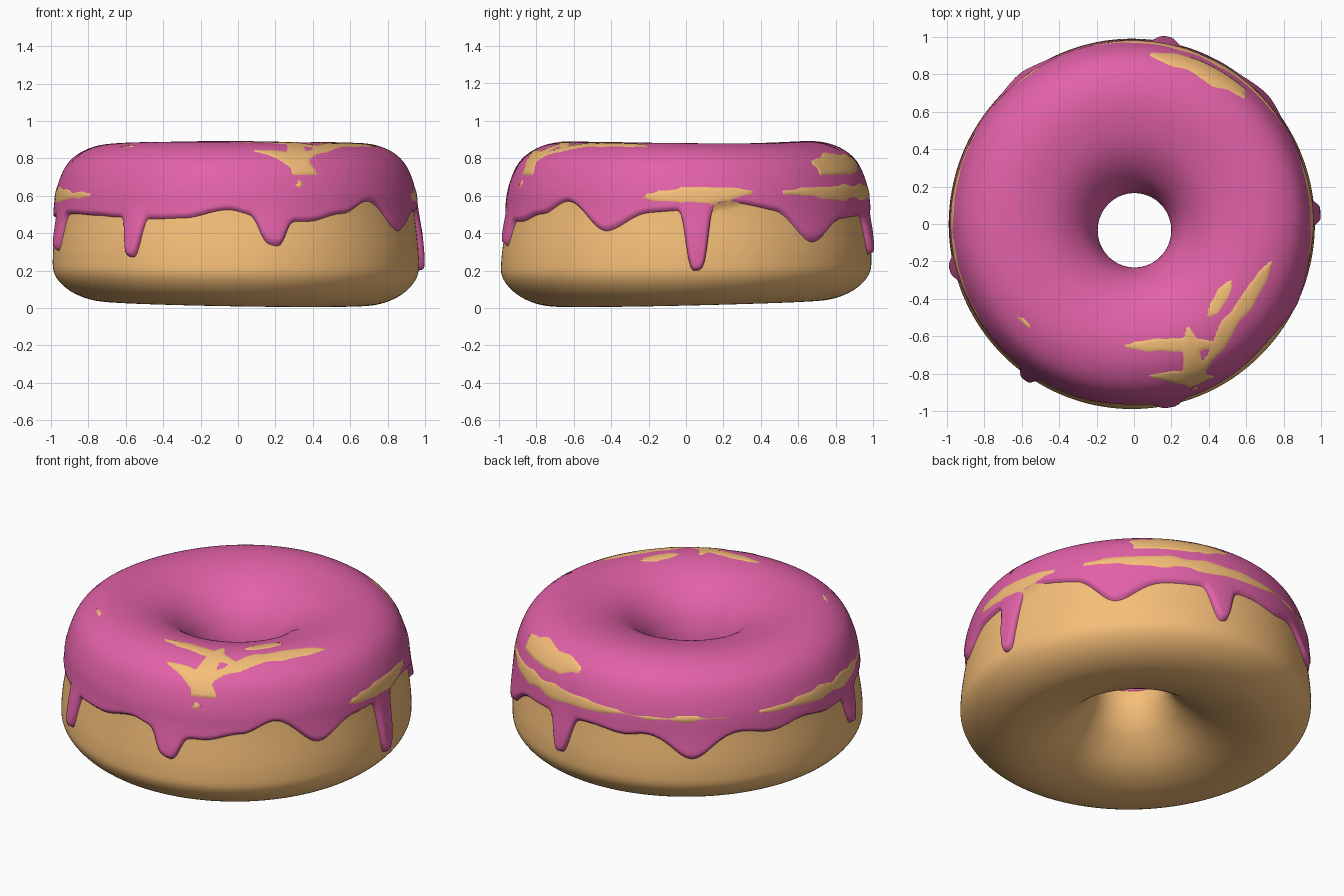
import bpy, bmesh
from math import sin, cos, radians, degrees, exp, sqrt, hypot, pi
from mathutils import Vector, noise

if "Cube" in bpy.data.objects:
    bpy.data.objects.remove(bpy.data.objects["Cube"])

# Dough cross-section (radius, height): up the hole, over the top, down the side, back underneath
PROFILE = [(.202, .42), (.225, .56), (.29, .70), (.42, .81), (.60, .86), (.76, .848),
           (.88, .775), (.942, .64), (.963, .48), (.984, .28), (.970, .165), (.88, .075),
           (.74, .027), (.58, .037), (.42, .10), (.28, .22), (.215, .33)]
N = len(PROFILE)

# Icing lower edge: gentle base line (angle, height) and drips (angle, depth, half width, sharpness)
EDGE = [(0, .52), (16, .56), (30, .53), (44, .46), (60, .48), (92, .50), (104, .48), (112, .50),
        (127, .46), (143, .51), (155, .48), (167, .51), (180, .48), (205, .50), (218, .49), (228, .48),
        (243, .47), (252, .475), (267, .52), (276, .49), (287, .46), (293, .46), (306, .50),
        (318, .57), (334, .47), (348, .51)]
DRIPS = [(3.5, .32, 4, 4), (44, .11, 9, 2), (80, .22, 4.2, 3), (127, .10, 8, 2),
         (194, .19, 4, 3), (235, .205, 3.4, 4), (281, .14, 4.8, 3.5), (333, .06, 9, 2)]

# Spots where dough shows through: on top (x, y, x, y, width), on the side (angle, z, angle, z, width)
TOP_SPOTS = [(-.04, -.65, .47, -.64, .07), (.29, -.56, .33, -.92, .10), (.09, -.80, .50, -.82, .06),
             (.73, -.20, .34, -.80, .075), (.52, -.31, .40, -.49, .07), (.09, .89, .46, .80, .06),
             (.40, .86, .58, .70, .07), (-.62, -.48, -.54, -.56, .03)]
SIDE_SPOTS = [(-14, .59, 22, .615, .075), (33, .615, 104, .615, .075), (49, .76, 75, .77, .08),
              (105, .61, 140, .61, .03), (150, .61, 215, .60, .065), (289, .65, 292, .66, .03)]
SIDE_RAD = [(radians(a), z, radians(b), z2, w) for a, z, b, z2, w in SIDE_SPOTS]
H = .022  # icing thickness


def section(t):
    """Smooth closed curve through the profile points."""
    i, u = int(t // 1), t % 1
    a, b, c, d = (Vector(PROFILE[(i + k) % N]) for k in (-1, 0, 1, 2))
    return .5 * (2 * b + (c - a) * u + (2 * a - 5 * b + 4 * c - d) * u * u
                 + (3 * b - a - 3 * c + d) * u ** 3)


def surface(t, ang, lift=0):
    """Point on the slightly uneven ring, raised along the normal by lift."""
    p = section(t)
    g = (section(t + .02) - section(t - .02)).normalized()
    r, z = p.x - g.y * lift, p.y + g.x * lift
    upper = max(0, min(1, (p.y - .2) / .35))
    outer = max(0, min(1, (p.x - .4) / .4))
    r *= 1 - .012 * cos(ang) - .006 * cos(2 * ang)
    r -= .02 * max(0, -sin(ang)) * upper * outer
    z += -.02 * cos(ang - radians(305)) * max(0, 1 - p.y / .5)
    z -= .006 * cos(2 * ang) * p.y - .005 * cos(3 * ang + 1) * p.y * outer
    hole = max(0, 1 - (p.x - .19) / .45)
    return Vector((r * cos(ang) + .005 * hole, r * sin(ang) - .035 * hole, z))


def delta(a, b):
    return abs((a - b + 180) % 360 - 180)


def drip_weight(deg):
    return [exp(-(delta(deg, a) / w) ** p) for a, d, w, p in DRIPS]


def edge_height(deg):
    deg %= 360
    pts = EDGE + [(360, EDGE[0][1])]
    for (a, za), (b, zb) in zip(pts, pts[1:]):
        if a <= deg <= b:
            u = (deg - a) / (b - a)
            base = za + (zb - za) * u * u * (3 - 2 * u)
            break
    return base - sum(w * d[1] for w, d in zip(drip_weight(deg), DRIPS))


def outer_t(z):
    """Profile parameter on the outer side at a given height."""
    lo, hi = 5.0, 9.9
    for _ in range(25):
        mid = (lo + hi) / 2
        lo, hi = (mid, hi) if section(mid).y > z else (lo, mid)
    return lo


def spot(x, y, seg):
    """1 in the middle of a streak, 0 outside."""
    x1, y1, x2, y2, w = seg
    dx, dy = x2 - x1, y2 - y1
    u = max(0, min(1, ((x - x1) * dx + (y - y1) * dy) / (dx * dx + dy * dy)))
    d = hypot(x - x1 - u * dx, y - y1 - u * dy)
    w *= (.3 + 2.8 * u * (1 - u)) * (1 + .5 * noise.noise((x * 8, y * 8, 3)))
    return max(0, 1 - d / w)


def swell(t, ang):
    """How far the dough rises, just breaking through the icing at the spots."""
    p = surface(t, ang)
    if hypot(p.x, p.y) < .45 or p.z < .52:
        return 0
    s = 0
    if p.z > .7:
        s = max(spot(p.x, p.y, seg) for seg in TOP_SPOTS)
    if p.z < .83:
        a = ang if ang < radians(330) else ang - 2 * pi
        s = max(s, max(spot(a, p.z, seg) for seg in SIDE_RAD))
    return (H + .002) * (1 - (1 - min(1, s / .65)) ** 2)


def make_grid(name, cols, closed, color):
    """Mesh from columns of points around the ring."""
    bm = bmesh.new()
    cols = [[bm.verts.new(p) for p in col] for col in cols]
    m = len(cols[0])
    for i, a in enumerate(cols):
        b = cols[(i + 1) % len(cols)]
        for j in range(m if closed else m - 1):
            k = (j + 1) % m
            bm.faces.new((a[j], a[k], b[k], b[j]))
    bmesh.ops.recalc_face_normals(bm, faces=bm.faces)
    # the top must face up
    if max(bm.faces, key=lambda f: f.calc_center_median().z).normal.z < 0:
        bmesh.ops.reverse_faces(bm, faces=bm.faces)
    for f in bm.faces:
        f.smooth = True
    me = bpy.data.meshes.new(name)
    bm.to_mesh(me)
    bm.free()
    mat = bpy.data.materials.new(name)
    mat.diffuse_color = color
    mat.use_nodes = True
    mat.node_tree.nodes["Principled BSDF"].inputs["Base Color"].default_value = mat.diffuse_color
    me.materials.append(mat)
    bpy.context.collection.objects.link(bpy.data.objects.new(name, me))


# Dough ring
A, M = 360, N * 9
columns = []
for i in range(A):
    ang = 2 * pi * i / A
    columns.append([surface(j * N / M, ang, swell(j * N / M, ang)) for j in range(M)])
make_grid("dough", columns, True, (.92, .52, .19, 1))

# Icing: thin sheet from the hole over the top to the dripping edge
A, M = 480, 90
columns = []
for i in range(A):
    ang = 2 * pi * i / A
    deg = degrees(ang)
    ze = edge_height(deg)
    slope = (edge_height(deg + .4) - edge_height(deg - .4)) / radians(.8)
    t0, t1 = .25, outer_t(ze)
    bulge = max(w * min(1, d[1] * 5) for w, d in zip(drip_weight(deg), DRIPS))
    col = []
    for j in range(M + 1):
        t = t0 + (t1 - t0) * j / M
        z = section(t).y
        h = H
        if t > 5:
            d = min(1, (z - ze) / sqrt(1 + slope * slope) / .03)
            low = max(0, min(1, (.56 - z) / .15))
            h = (H + .010 * bulge * low) * sqrt(max(0, 1 - (1 - d) ** 2))
        elif t < 1.2:
            h *= sqrt((t - t0) / (1.2 - t0))
        if j in (0, M):
            h = -.006
        col.append(surface(t, ang, h))
    columns.append(col)
make_grid("icing", columns, False, (.76, .12, .39, 1))
